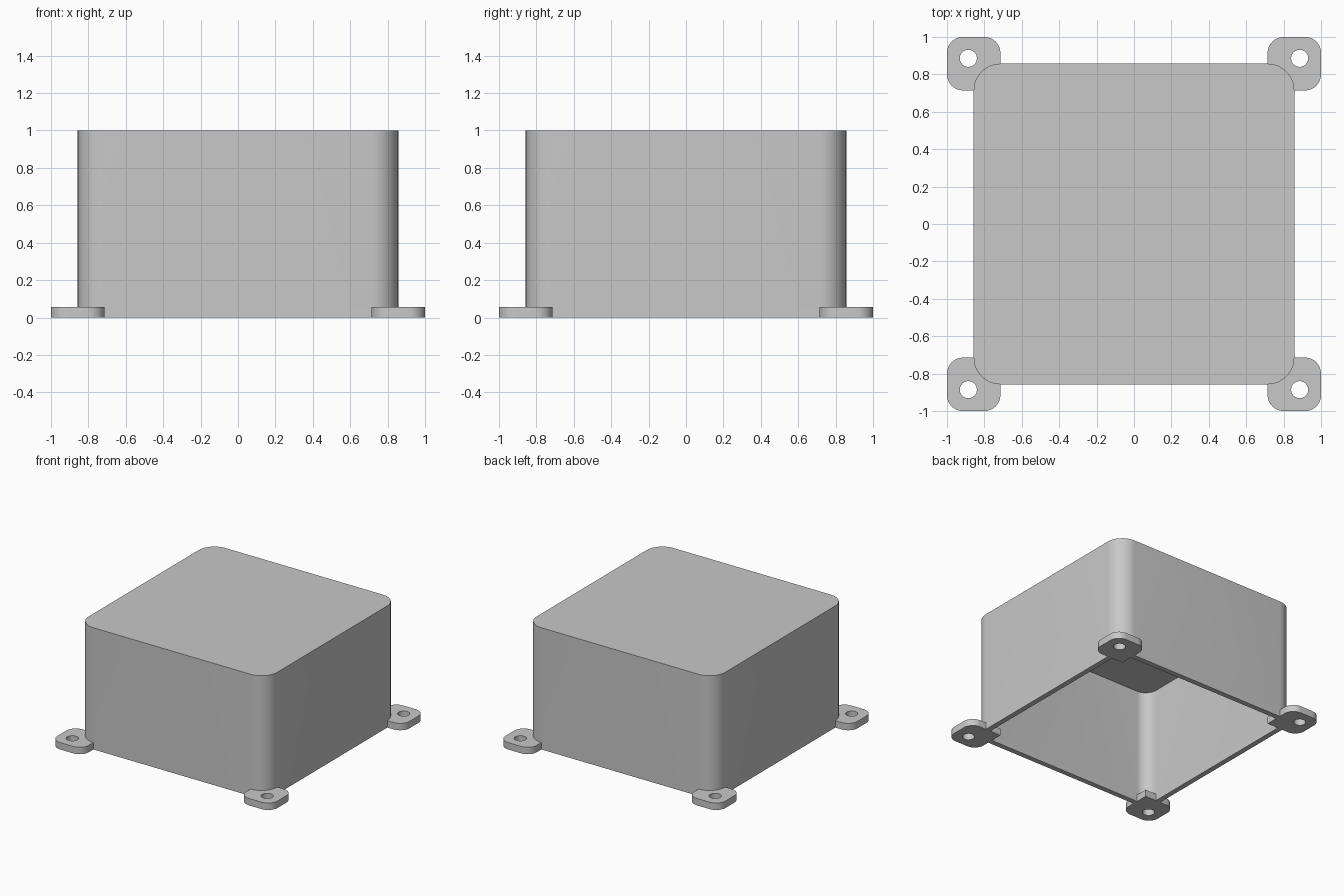
import bpy
import bmesh
from math import cos, sin, pi, radians

if "Cube" in bpy.data.objects:
    bpy.data.objects.remove(bpy.data.objects["Cube"], do_unlink=True)

U = 2 / 70           # one design unit
HALF = 30 * U        # half width of the box
HEIGHT = 35 * U
WALL = 1.5 * U
CORNER = 5 * U
TAB = 10 * U
TAB_HEIGHT = 2 * U
TAB_CORNER = 3 * U
HOLE_OFFSET = 31 * U
HOLE_RADIUS = 1.6 * U

grey = bpy.data.materials.new("grey plastic")
grey.use_nodes = True
colour = (0.58, 0.58, 0.58, 1)
grey.diffuse_color = colour
grey.node_tree.nodes["Principled BSDF"].inputs["Base Color"].default_value = colour


def rounded_outline(cx, cy, half, radii, steps=12):
    """Square outline; one radius per corner, counter-clockwise from +x +y."""
    points = []
    for i, (sx, sy) in enumerate([(1, 1), (-1, 1), (-1, -1), (1, -1)]):
        r = radii[i]
        ox, oy = cx + sx * (half - r), cy + sy * (half - r)
        count = steps if r else 0
        for k in range(count + 1):
            a = pi / 2 * (i + (k / count if count else 0))
            points.append((ox + r * cos(a), oy + r * sin(a)))
    return points


def prism(name, outline, z0, z1):
    """Solid made by raising an outline from z0 to z1."""
    bm = bmesh.new()
    base = bm.faces.new([bm.verts.new((x, y, z0)) for x, y in outline])
    raised = bmesh.ops.extrude_face_region(bm, geom=[base], use_keep_orig=True)
    top = [v for v in raised["geom"] if isinstance(v, bmesh.types.BMVert)]
    bmesh.ops.translate(bm, verts=top, vec=(0, 0, z1 - z0))
    bmesh.ops.recalc_face_normals(bm, faces=bm.faces)
    mesh = bpy.data.meshes.new(name)
    bm.to_mesh(mesh)
    bm.free()
    mesh.materials.append(grey)
    obj = bpy.data.objects.new(name, mesh)
    bpy.context.collection.objects.link(obj)
    return obj


def combine(target, tool, operation):
    """Apply a boolean and discard the tool."""
    bpy.context.view_layer.objects.active = target
    mod = target.modifiers.new(operation, "BOOLEAN")
    mod.operation = operation
    mod.solver = "EXACT"
    mod.object = tool
    bpy.ops.object.modifier_apply(modifier=mod.name)
    bpy.data.objects.remove(tool, do_unlink=True)


# Box shell, open underneath
box = prism("box_with_mounting_tabs", rounded_outline(0, 0, HALF, [CORNER] * 4), 0, HEIGHT)
cavity = prism("cavity", rounded_outline(0, 0, HALF - WALL, [CORNER - WALL] * 4),
               -WALL, HEIGHT - WALL)
combine(box, cavity, "DIFFERENCE")

# Mounting tabs: the corner facing the box centre stays square
for i, (sx, sy) in enumerate([(1, 1), (-1, 1), (-1, -1), (1, -1)]):
    radii = [TAB_CORNER] * 4
    radii[(i + 2) % 4] = 0
    tab = prism("tab", rounded_outline(sx * HALF, sy * HALF, TAB / 2, radii), 0, TAB_HEIGHT)
    hole = prism("hole", rounded_outline(sx * HOLE_OFFSET, sy * HOLE_OFFSET, HOLE_RADIUS,
                                         [HOLE_RADIUS * 0.9999] * 4, 8), -WALL, HEIGHT / 4)
    combine(tab, hole, "DIFFERENCE")
    combine(box, tab, "UNION")

# Smooth rounded corners, crisp edges
bpy.ops.object.select_all(action="DESELECT")
box.select_set(True)
bpy.context.view_layer.objects.active = box
bpy.ops.object.shade_smooth_by_angle(angle=radians(30))
